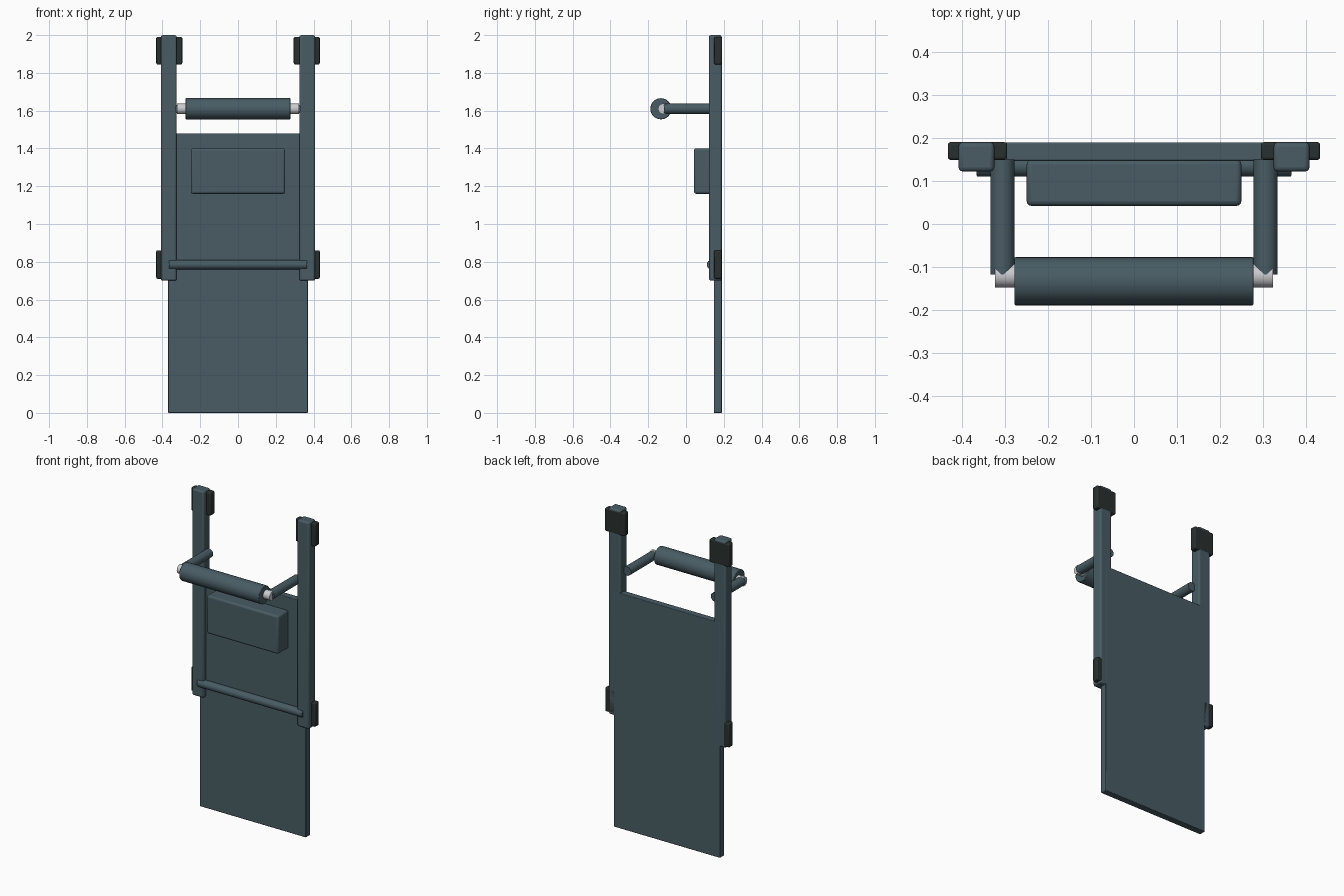
import bpy
import math
from mathutils import Vector

cube = bpy.data.objects.get("Cube")
if cube:
    bpy.data.objects.remove(cube, do_unlink=True)


def material(name, rgb):
    m = bpy.data.materials.new(name)
    m.use_nodes = True
    col = (*rgb, 1.0)
    m.diffuse_color = col
    m.node_tree.nodes["Principled BSDF"].inputs["Base Color"].default_value = col
    return m


STEEL = material("slate blue paint", (0.065, 0.107, 0.127))
RUBBER = material("dark rubber", (0.022, 0.030, 0.028))
PIN = material("light metal", (0.60, 0.60, 0.63))


def finish(ob, name, mat, bevel, segments=3):
    ob.name = name
    ob.data.name = name
    ob.data.materials.append(mat)
    if bevel:
        b = ob.modifiers.new("rounded edges", 'BEVEL')
        b.width = bevel
        b.segments = segments
        b.limit_method = 'ANGLE'
        b.angle_limit = math.radians(40)
    bpy.ops.object.shade_smooth_by_angle(angle=math.radians(35))
    return ob


def box(name, lo, hi, mat, bevel=0.0):
    lo, hi = Vector(lo), Vector(hi)
    bpy.ops.mesh.primitive_cube_add(size=1, location=(lo + hi) / 2)
    ob = bpy.context.object
    ob.scale = hi - lo
    bpy.ops.object.transform_apply(location=False, rotation=False, scale=True)
    return finish(ob, name, mat, bevel)


def rod(name, a, b, radius, mat, bevel=0.0):
    a, b = Vector(a), Vector(b)
    d = b - a
    bpy.ops.mesh.primitive_cylinder_add(vertices=32, radius=radius, depth=d.length,
                                        location=(a + b) / 2,
                                        rotation=d.to_track_quat('Z', 'Y').to_euler())
    return finish(bpy.context.object, name, mat, bevel, 2)


# Back plate and the padded box on its front
box("back_plate", (-0.37, 0.147, 0), (0.37, 0.19, 1.48), STEEL, 0.004)
box("front_box", (-0.25, 0.042, 1.16), (0.25, 0.15, 1.40), STEEL, 0.012)

# Lower cross bar in front of the rails
rod("cross_bar", (-0.366, 0.135, 0.785), (0.366, 0.135, 0.785), 0.025, STEEL, 0.003)

# Side rails, mounting pads, handle arms
for side, s in (("left", 1), ("right", -1)):
    def span(x0, x1):
        return min(s * x0, s * x1), max(s * x0, s * x1)

    x0, x1 = span(0.325, 0.408)
    box(side + "_rail", (x0, 0.122, 0.70), (x1, 0.1895, 2.0), STEEL, 0.01)
    x0, x1 = span(0.295, 0.433)
    box(side + "_upper_pad", (x0, 0.149, 1.845), (x1, 0.1905, 1.99), RUBBER, 0.007)
    box(side + "_lower_pad", (x0, 0.149, 0.71), (x1, 0.1895, 0.86), RUBBER, 0.007)
    rod(side + "_handle_arm", (s * 0.306, 0.15, 1.61), (s * 0.306, -0.117, 1.61), 0.028, STEEL)

# Handle: pin through the arms and the grip sleeve
rod("handle_pin", (-0.323, -0.12, 1.61), (0.323, -0.12, 1.61), 0.028, PIN)
rod("handle_grip", (-0.278, -0.133, 1.61), (0.278, -0.133, 1.61), 0.056, STEEL, 0.003)
